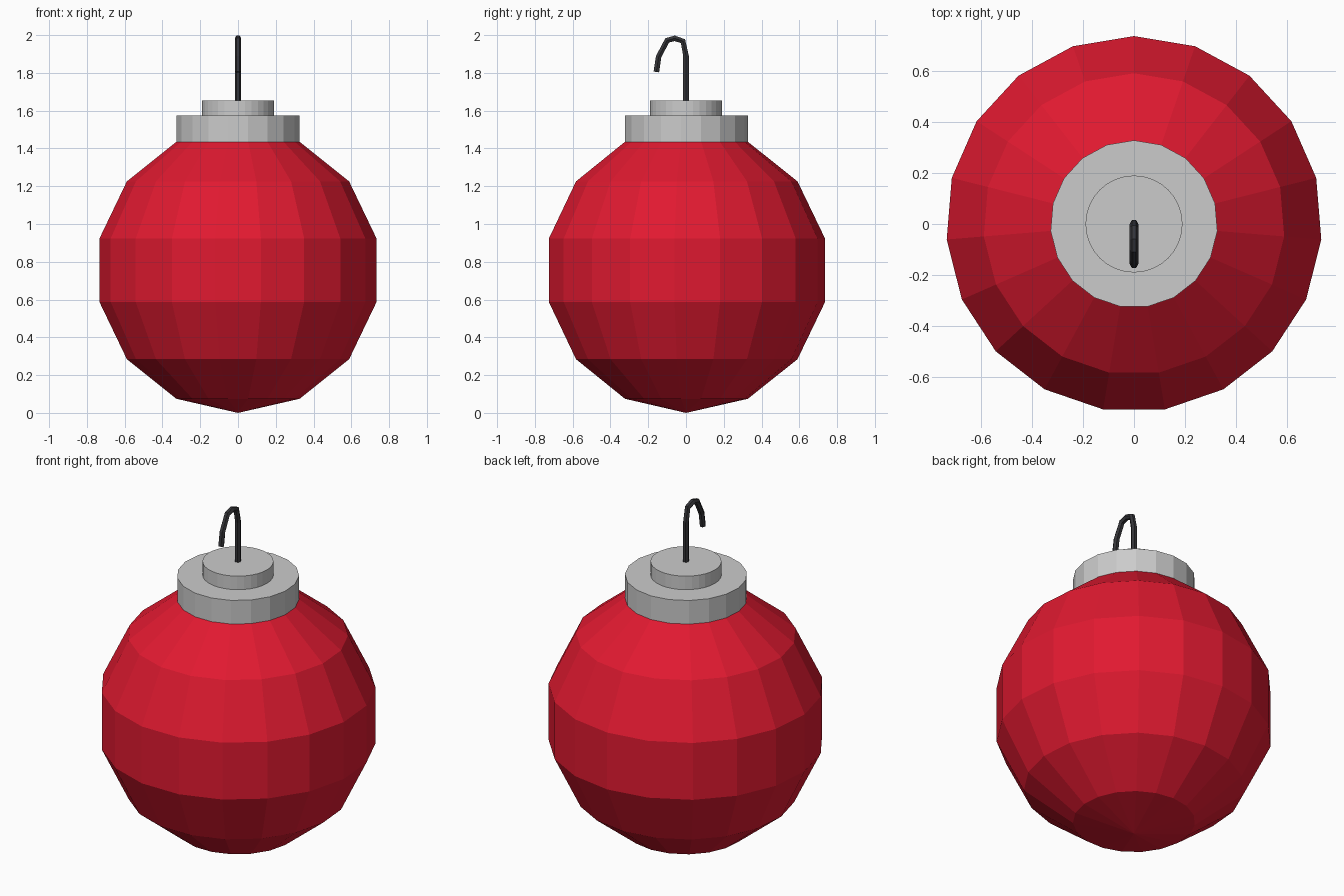
import bpy, math

if "Cube" in bpy.data.objects:
    bpy.data.objects.remove(bpy.data.objects["Cube"])


def material(name, color):
    m = bpy.data.materials.new(name)
    m.diffuse_color = color
    m.use_nodes = True
    m.node_tree.nodes["Principled BSDF"].inputs["Base Color"].default_value = m.diffuse_color
    return m


def lathe(name, profile, sides, mat=None):
    """Revolve (radius, z) points around z; first corner faces +y, ends closed."""
    verts, rings, faces = [], [], []
    for r, z in profile:
        start = len(verts)
        count = 1 if r < 1e-6 else sides
        for i in range(count):
            a = math.pi / 2 + 2 * math.pi * i / sides
            verts.append((r * math.cos(a), r * math.sin(a), z))
        rings.append([start + i % count for i in range(sides)])
    for low, high in zip(rings, rings[1:]):
        for i in range(sides):
            j = (i + 1) % sides
            quad = [low[i], low[j], high[j], high[i]]
            faces.append(list(dict.fromkeys(quad)))
    if profile[0][0] > 1e-6:
        faces.append(rings[0][::-1])
    if profile[-1][0] > 1e-6:
        faces.append(rings[-1])
    mesh = bpy.data.meshes.new(name)
    mesh.from_pydata(verts, [], faces)
    obj = bpy.data.objects.new(name, mesh)
    bpy.context.collection.objects.link(obj)
    if mat:
        mesh.materials.append(mat)
    return obj


red = material("red", (0.75, 0.01, 0.03, 1))
dark = material("dark_wire", (0.035, 0.035, 0.04, 1))

# Faceted ball: seven bands, nineteen sides
R, SIDES = 0.755, 19
ball = [(R * math.sin(math.pi * k / 7), R - R * math.cos(math.pi * k / 7))
        for k in range(8)]
lathe("bauble", ball, SIDES, red)

# Stepped metal cap
neck = ball[6]
lathe("cap_base", [neck, (neck[0], 1.575)], SIDES)
lathe("cap_top", [(0.19, 1.56), (0.19, 1.655)], 32)

# Wire hook bending toward the front
path = [(0, 1.62), (0, 1.89), (-0.016, 1.968), (-0.06, 1.983),
        (-0.10, 1.972), (-0.145, 1.885), (-0.157, 1.805)]
curve = bpy.data.curves.new("hook", "CURVE")
curve.dimensions = "3D"
curve.bevel_depth = 0.017
curve.bevel_resolution = 1
curve.use_fill_caps = True
spline = curve.splines.new("POLY")
spline.points.add(len(path) - 1)
for p, (y, z) in zip(spline.points, path):
    p.co = (0, y, z, 1)
spline.use_smooth = False
curve.materials.append(dark)
bpy.context.collection.objects.link(bpy.data.objects.new("hook", curve))
